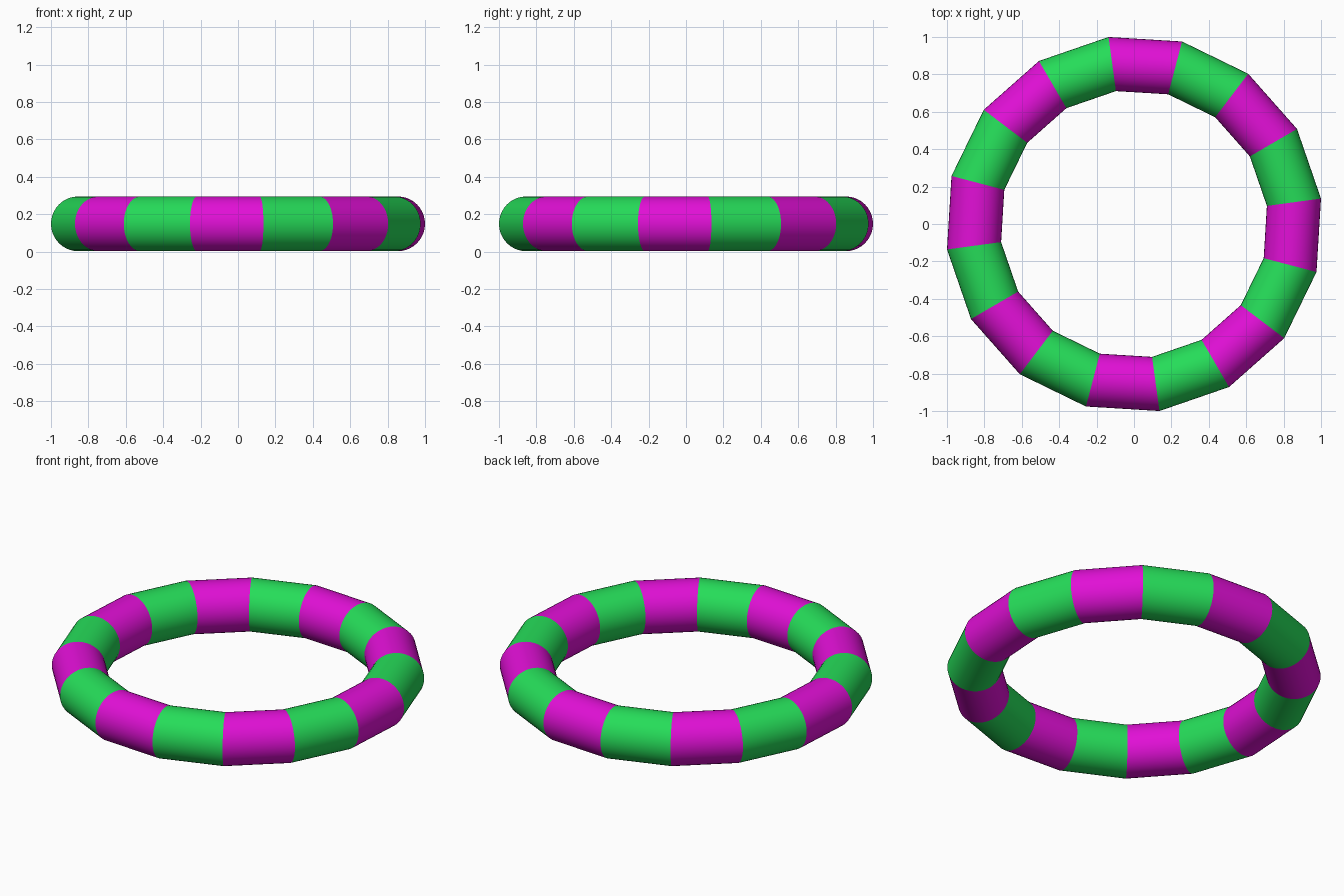
import bpy
import bmesh
from math import sin, cos, radians, tau

if "Cube" in bpy.data.objects:
    bpy.data.objects.remove(bpy.data.objects["Cube"], do_unlink=True)

SEGMENTS = 16           # straight pieces around the ring
SIDES = 40              # sides of the round tube
RING_RADIUS = 0.863
TUBE_WIDTH = 0.146      # half width at each mitre joint
TUBE_HEIGHT = 0.146     # half height
CENTRE_Z = 0.149
TURN = radians(7.75)    # angle of the first joint


def make_material(name, colour):
    mat = bpy.data.materials.new(name)
    mat.use_nodes = True
    mat.diffuse_color = colour
    mat.node_tree.nodes["Principled BSDF"].inputs["Base Color"].default_value = colour
    return mat


green = make_material("green", (0.019, 0.72, 0.10, 1))
magenta = make_material("magenta", (0.75, 0.005, 0.67, 1))

# Mitre joints of the tube
bm = bmesh.new()
joints = []
for i in range(SEGMENTS):
    a = TURN + tau * i / SEGMENTS
    loop = []
    for j in range(SIDES):
        b = tau * j / SIDES
        r = RING_RADIUS + TUBE_WIDTH * cos(b)
        loop.append(bm.verts.new((r * cos(a), r * sin(a), CENTRE_Z + TUBE_HEIGHT * sin(b))))
    joints.append(loop)

# Straight segments in alternating colours
for i, loop in enumerate(joints):
    following = joints[(i + 1) % SEGMENTS]
    for j in range(SIDES):
        k = (j + 1) % SIDES
        face = bm.faces.new((loop[j], following[j], following[k], loop[k]))
        face.material_index = i % 2
        face.smooth = True

# Crisp edges where two segments meet
for edge in bm.edges:
    if edge.link_faces[0].material_index != edge.link_faces[1].material_index:
        edge.smooth = False

bmesh.ops.recalc_face_normals(bm, faces=bm.faces)
mesh = bpy.data.meshes.new("striped_ring")
bm.to_mesh(mesh)
bm.free()
mesh.materials.append(green)
mesh.materials.append(magenta)
ring = bpy.data.objects.new("striped_ring", mesh)
bpy.context.collection.objects.link(ring)
